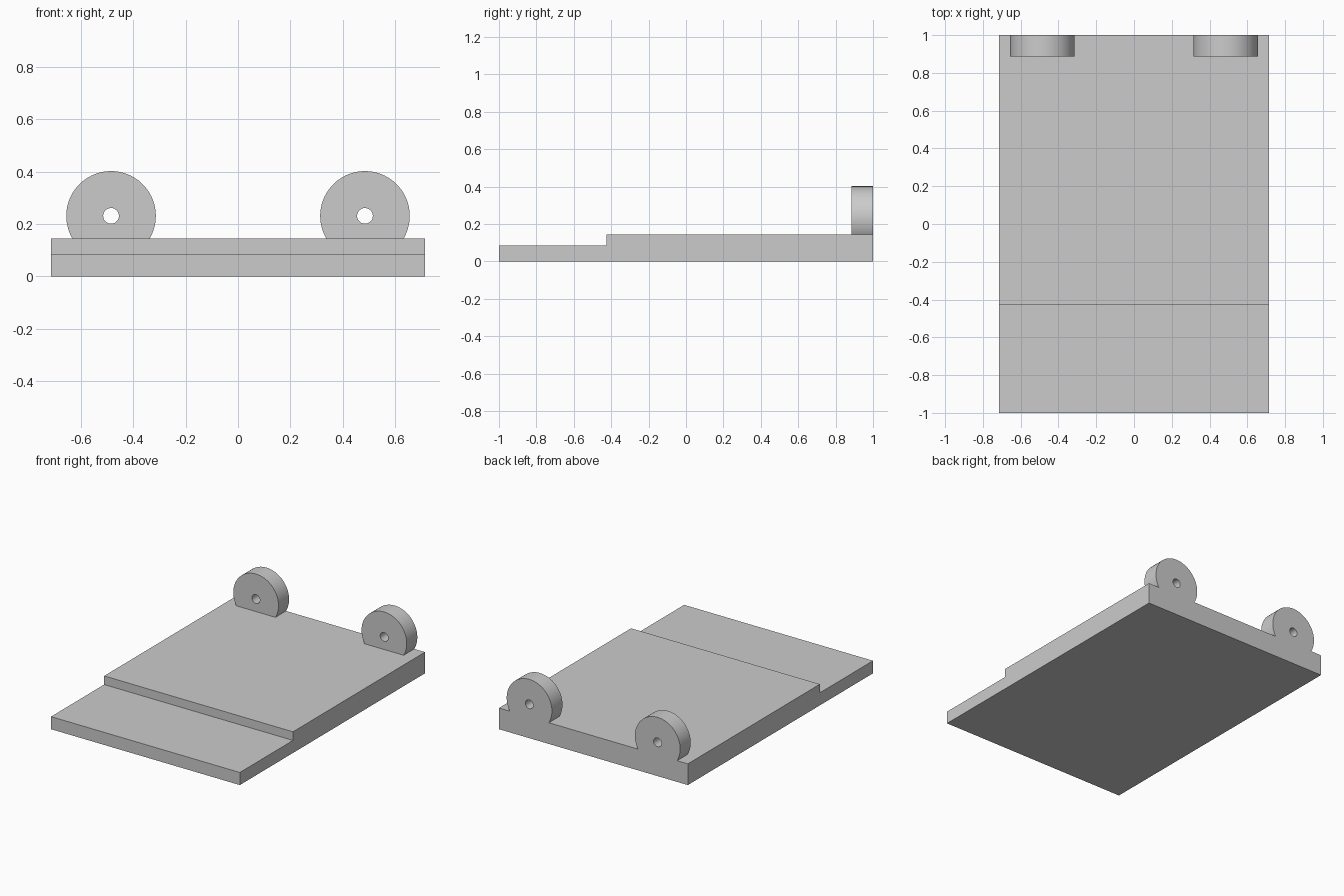
import bpy
import bmesh
from math import asin, cos, sin, pi
from mathutils import Vector

cube = bpy.data.objects.get("Cube")
if cube:
    bpy.data.objects.remove(cube, do_unlink=True)

GREY = (0.6, 0.6, 0.6, 1.0)
grey = bpy.data.materials.new("light grey")
grey.use_nodes = True
grey.diffuse_color = GREY
grey.node_tree.nodes["Principled BSDF"].inputs["Base Color"].default_value = GREY

HALF_WIDTH = 0.714
DECK_TOP = 0.145
STEP_TOP = 0.086
STEP_Y = -0.426


def arc(centre, radius, start, end, count):
    """Points in the XZ plane along an arc."""
    angles = [start + (end - start) * i / count for i in range(count + 1)]
    return [(centre[0] + radius * cos(a), centre[1] + radius * sin(a)) for a in angles]


def extruded(name, loops, to_point, depth):
    """Fill closed outlines (later ones are holes) and extrude them."""
    bm = bmesh.new()
    edges = []
    for loop in loops:
        verts = [bm.verts.new(to_point(*p)) for p in loop]
        edges += [bm.edges.new((v, verts[i - 1])) for i, v in enumerate(verts)]
    bmesh.ops.triangle_fill(bm, edges=edges, use_beauty=True)
    result = bmesh.ops.extrude_face_region(bm, geom=bm.faces[:], use_keep_orig=True)
    moved = [g for g in result["geom"] if isinstance(g, bmesh.types.BMVert)]
    bmesh.ops.translate(bm, verts=moved, vec=Vector(depth))
    bmesh.ops.recalc_face_normals(bm, faces=bm.faces[:])
    mesh = bpy.data.meshes.new(name)
    bm.to_mesh(mesh)
    bm.free()
    mesh.materials.append(grey)
    obj = bpy.data.objects.new(name, mesh)
    bpy.context.collection.objects.link(obj)
    return obj


# Stepped base plate: side profile extruded across the width
profile = [(-1, 0), (1, 0), (1, DECK_TOP), (STEP_Y, DECK_TOP),
           (STEP_Y, STEP_TOP), (-1, STEP_TOP)]
extruded("base_plate", [profile], lambda y, z: (-HALF_WIDTH, y, z),
         (2 * HALF_WIDTH, 0, 0))

# Round hinge lugs with pin holes, cut flat where they meet the plate
RADIUS = 0.171
CENTRE_Z = 0.231
low = asin((DECK_TOP - CENTRE_Z) / RADIUS)
for side, x in (("left", 0.485), ("right", -0.485)):
    outline = arc((x, CENTRE_Z), RADIUS, low, pi - low, 64)
    hole = arc((x, CENTRE_Z), 0.03, 0, 2 * pi, 32)[:-1]
    lug = extruded(side + "_hinge_lug", [outline, hole],
                   lambda px, pz: (px, 0.886, pz), (0, 0.114, 0))
    bpy.ops.object.select_all(action="DESELECT")
    lug.select_set(True)
    bpy.context.view_layer.objects.active = lug
    bpy.ops.object.shade_smooth_by_angle(angle=pi / 6)
